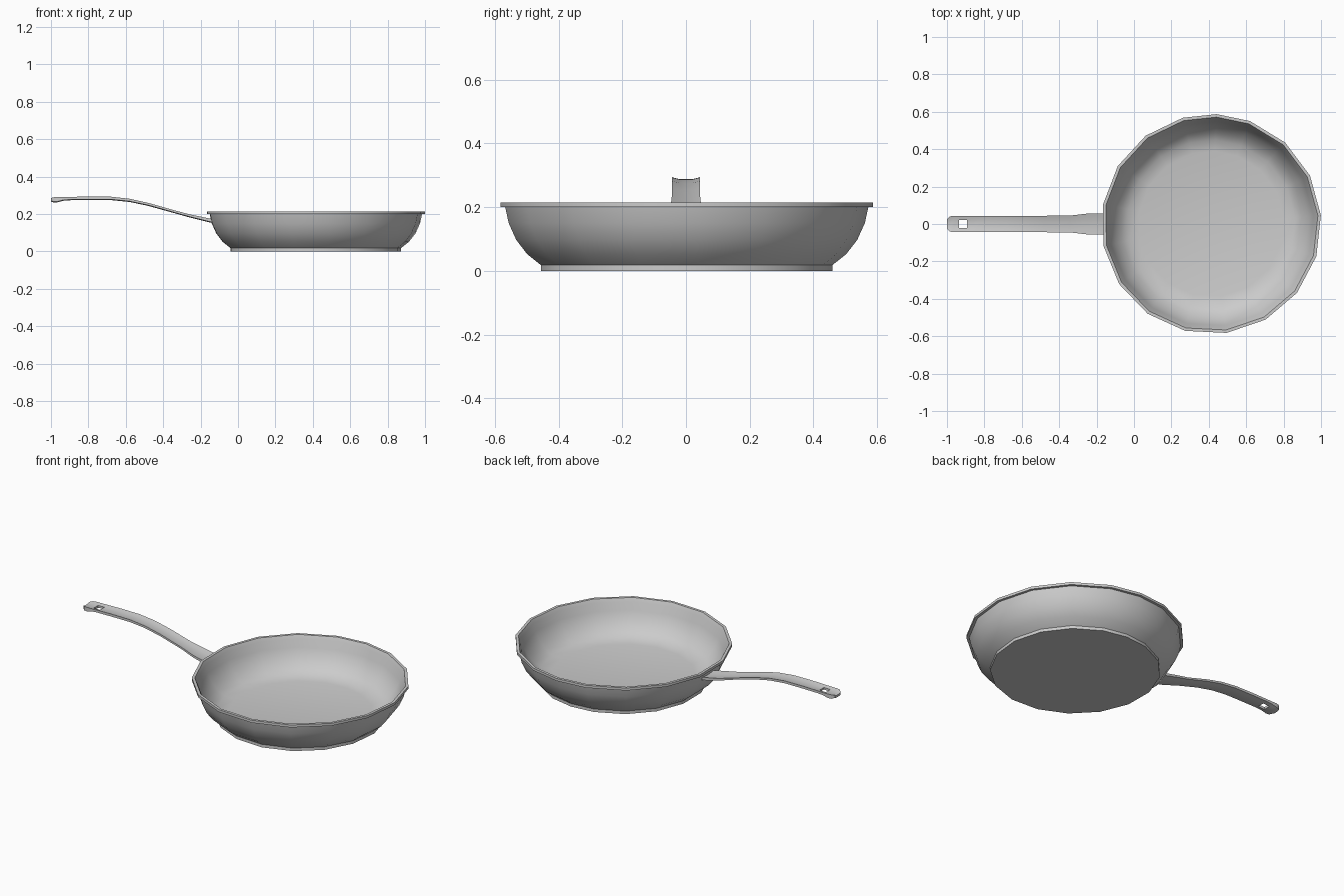
import bpy, bmesh, math

if "Cube" in bpy.data.objects:
    bpy.data.objects.remove(bpy.data.objects["Cube"])

CX = 0.413  # centre of the pan bowl along x


def finish(bm, name, angle=35):
    bmesh.ops.recalc_face_normals(bm, faces=bm.faces)
    me = bpy.data.meshes.new(name)
    bm.to_mesh(me)
    bm.free()
    ob = bpy.data.objects.new(name, me)
    bpy.context.collection.objects.link(ob)
    bpy.ops.object.select_all(action='DESELECT')
    ob.select_set(True)
    bpy.context.view_layer.objects.active = ob
    bpy.ops.object.shade_smooth_by_angle(angle=math.radians(angle))
    return ob


def bridge(bm, a, b):
    """Quads between two closed rings of equal length."""
    n = len(a)
    for i in range(n):
        bm.faces.new((a[i], a[(i + 1) % n], b[(i + 1) % n], b[i]))


# Pan bowl: 17 slightly uneven sides, profile as (radius, z) from base to inside floor
angles = [87.2] + [69.4 - 21.63 * i for i in range(16)]
profile = [(0.46, 0.0), (0.46, 0.018), (0.503, 0.052), (0.538, 0.097),
           (0.562, 0.15), (0.573, 0.2), (0.588, 0.2), (0.588, 0.215),
           (0.572, 0.215), (0.562, 0.195), (0.548, 0.15), (0.524, 0.102),
           (0.488, 0.06), (0.45, 0.034), (0.39, 0.022)]
bm = bmesh.new()
rings = [[bm.verts.new((CX + r * math.cos(math.radians(a)),
                        r * math.sin(math.radians(a)), z)) for a in angles]
         for r, z in profile]
for a, b in zip(rings, rings[1:]):
    bridge(bm, a, b)
bm.faces.new(rings[0])
bm.faces.new(rings[-1])
finish(bm, "pan_bowl")

# Handle: stations as (x, half width, top z, bottom z)
stations = [(-1.0, 0.026, 0.286, 0.267), (-0.985, 0.04, 0.29, 0.262),
            (-0.965, 0.044, 0.291, 0.263), (-0.936, 0.044, 0.291, 0.271),
            (-0.894, 0.044, 0.292, 0.274), (-0.8, 0.044, 0.294, 0.275),
            (-0.68, 0.044, 0.293, 0.275), (-0.58, 0.044, 0.282, 0.265),
            (-0.48, 0.044, 0.26, 0.244), (-0.34, 0.045, 0.22, 0.205),
            (-0.255, 0.055, 0.198, 0.181), (-0.14, 0.055, 0.174, 0.153)]
HOLE = 3  # the hanging hole lies between this station and the next
bm = bmesh.new()
loops = []
for x, w, top, bot in stations:
    h = min(0.021, w * 0.5)
    section = [(-w, top), (-h, top - 0.006), (h, top - 0.006), (w, top),
               (w, bot + 0.004), (h, bot), (-h, bot), (-w, bot + 0.004)]
    loops.append([bm.verts.new((x, y, z)) for y, z in section])
for s, (a, b) in enumerate(zip(loops, loops[1:])):
    for i in range(8):
        if s == HOLE and i in (1, 5):
            continue
        j = (i + 1) % 8
        bm.faces.new((a[i], a[j], b[j], b[i]))

# Inner walls of the hanging hole
a, b = loops[HOLE], loops[HOLE + 1]
bridge(bm, [a[1], a[2], b[2], b[1]], [a[6], a[5], b[5], b[6]])

# End caps
for lp in (loops[0], loops[-1]):
    for i, j in ((0, 7), (1, 6), (2, 5)):
        bm.faces.new((lp[i], lp[i + 1], lp[j - 1], lp[j]))
finish(bm, "handle")
